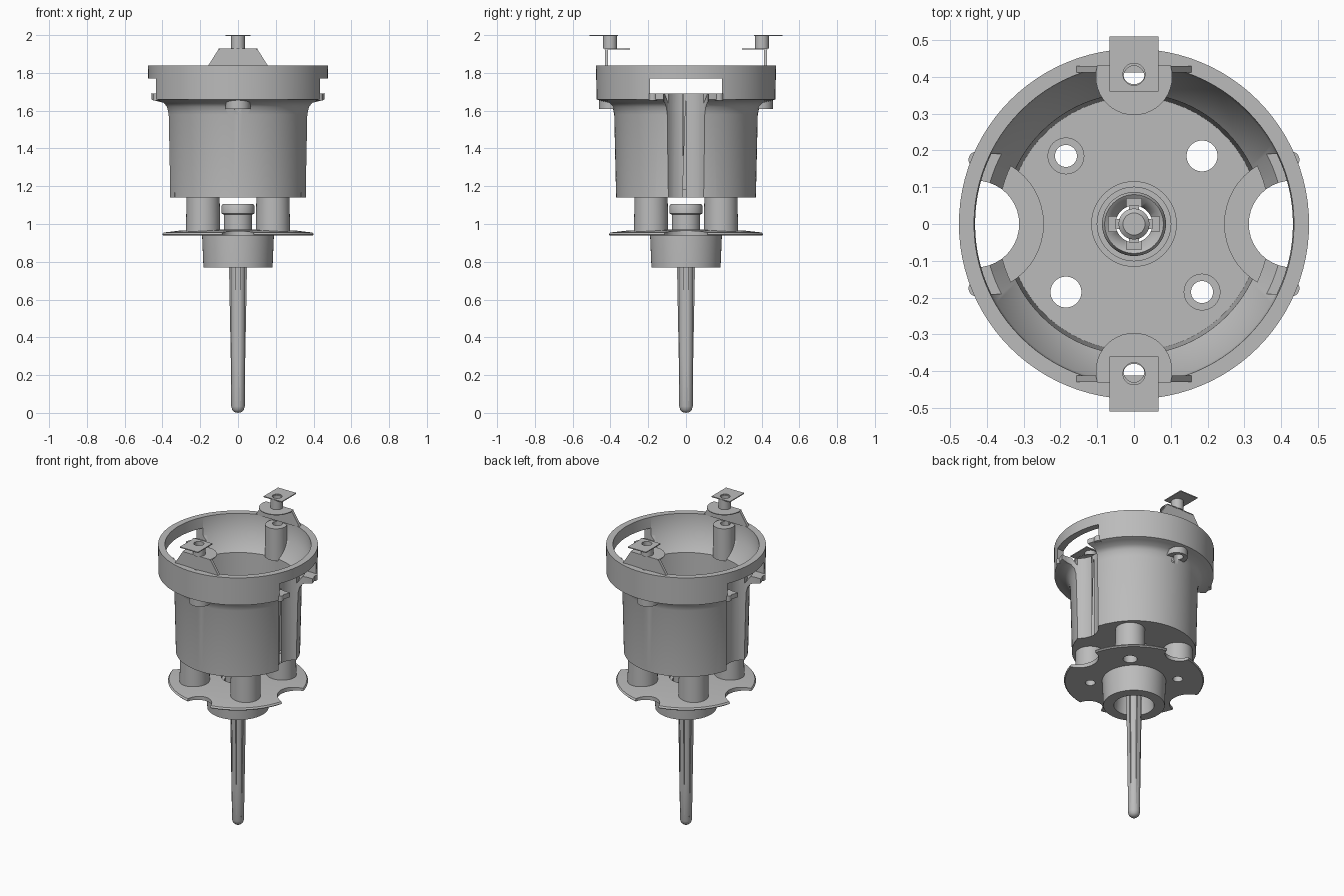
import bpy, bmesh, math
from mathutils import Vector

cube = bpy.data.objects.get("Cube")
if cube:
    bpy.data.objects.remove(cube)

grey = bpy.data.materials.new("mid grey")
grey.use_nodes = True
grey.diffuse_color = (0.5, 0.5, 0.5, 1)
grey.node_tree.nodes["Principled BSDF"].inputs["Base Color"].default_value = (0.5, 0.5, 0.5, 1)


def finish(name, bm):
    bmesh.ops.recalc_face_normals(bm, faces=bm.faces)
    mesh = bpy.data.meshes.new(name)
    bm.to_mesh(mesh)
    bm.free()
    mesh.materials.append(grey)
    ob = bpy.data.objects.new(name, mesh)
    bpy.context.collection.objects.link(ob)
    return ob


def lathe(name, profile, at=(0, 0), n=64):
    """Closed solid of revolution; profile points on the axis become poles."""
    bm = bmesh.new()
    rings = []
    for r, z in profile:
        if r == 0:
            rings.append([bm.verts.new((at[0], at[1], z))] * n)
        else:
            rings.append([bm.verts.new((at[0] + r * math.cos(math.tau * i / n),
                                        at[1] + r * math.sin(math.tau * i / n), z))
                          for i in range(n)])
    closed = profile[0][0] > 0
    for k in range(len(rings) - (0 if closed else 1)):
        a, b = rings[k], rings[(k + 1) % len(rings)]
        for i in range(n):
            j = (i + 1) % n
            quad = list(dict.fromkeys((a[i], a[j], b[j], b[i])))
            if len(quad) > 2:
                bm.faces.new(quad)
    return finish(name, bm)


def rod(name, r, z0, z1, at=(0, 0), n=40):
    return lathe(name, [(0, z0), (r, z0), (r, z1), (0, z1)], at, n)


def prism(name, points, offset):
    """Extrude a flat outline along an offset vector."""
    bm = bmesh.new()
    face = bm.faces.new([bm.verts.new(p) for p in points])
    out = bmesh.ops.extrude_face_region(bm, geom=[face])
    verts = [v for v in out["geom"] if isinstance(v, bmesh.types.BMVert)]
    bmesh.ops.translate(bm, verts=verts, vec=Vector(offset))
    return finish(name, bm)


def box(name, x0, x1, y0, y1, z0, z1):
    return prism(name, [(x0, y0, z0), (x1, y0, z0), (x1, y1, z0), (x0, y1, z0)], (0, 0, z1 - z0))


def combine(ob, other, op="DIFFERENCE"):
    """Apply a boolean and discard the helper solid."""
    mod = ob.modifiers.new("cut", "BOOLEAN")
    mod.object, mod.operation, mod.solver = other, op, "EXACT"
    bpy.context.view_layer.update()
    result = ob.evaluated_get(bpy.context.evaluated_depsgraph_get())
    mesh = bpy.data.meshes.new_from_object(result)
    ob.modifiers.clear()
    ob.data = mesh
    bpy.data.objects.remove(other)


def cut_rod(ob, r, z0, z1, at):
    combine(ob, rod("cutter", r, z0, z1, at))


D = 0.185                    # offset of the diagonal posts
corners = [(sx * D, sy * D) for sx in (-1, 1) for sy in (-1, 1)]


def bore(at):
    return 0.042 if at[0] * at[1] > 0 else 0.03


# Cup with flared collar
cup = lathe("cup", [(0.115, 1.14), (0.37, 1.14), (0.38, 1.58), (0.39, 1.62), (0.41, 1.642),
                    (0.45, 1.652), (0.474, 1.66), (0.476, 1.84), (0.435, 1.84), (0.43, 1.72),
                    (0.355, 1.62), (0.345, 1.18), (0.115, 1.18)], n=96)

for s in (-1, 1):
    # Side flute: inner shell, then open channel
    shell = rod("shell", 0.185, 1.141, 1.69, (s * 0.43, 0), 48)
    combine(shell, rod("limit", 0.371, 1, 1.8, n=96), "INTERSECT")
    combine(cup, shell, "UNION")
    cut_rod(cup, 0.118, 1.0, 1.73, (s * 0.43, 0))
    lo, hi = sorted((s * 0.425, s * 0.6))
    combine(cup, box("cutter", lo, hi, -0.118, 0.118, 1.0, 1.73))
    # Window below the collar bridge
    lo, hi = sorted((s * 0.25, s * 0.6))
    combine(cup, box("cutter", lo, hi, -0.19, 0.19, 1.69, 1.77))
    # Screw boss inside the collar
    combine(cup, rod("boss", 0.065, 1.61, 1.82, (0, s * 0.395)), "UNION")
    cut_rod(cup, 0.03, 1.5, 1.9, (0, s * 0.41))

for at in corners:
    if at[0] * at[1] < 0:
        combine(cup, rod("raised_ring", 0.05, 1.15, 1.2, at), "UNION")
    cut_rod(cup, bore(at), 1.0, 1.3, at)

# Base flange with notches on the four axes
flange = lathe("base_flange", [(0.1, 0.938), (0.41, 0.938), (0.417, 0.945), (0.41, 0.955),
                               (0.3, 0.966), (0.1, 0.972)], n=96)
for s in (-1, 1):
    cut_rod(flange, 0.118, 0.8, 1.1, (s * 0.43, 0))
    cut_rod(flange, 0.085, 0.8, 1.1, (0, s * 0.42))
for at in corners:
    cut_rod(flange, bore(at), 0.8, 1.1, at)

# Hollow hub under the flange
hub = lathe("hub", [(0.12, 0.77), (0.183, 0.77), (0.19, 0.938), (0.19, 0.95),
                    (0.08, 0.95), (0.08, 0.92), (0.105, 0.9)])
for at in corners:
    cut_rod(hub, bore(at), 0.7, 1.1, at)

# Hollow posts between flange and cup
posts = [lathe("support_post", [(bore(at), 0.955), (0.09, 0.955), (0.088, 1.145),
                                (bore(at), 1.145)], at, 40) for at in corners]

# Spindle collar with four internal slots
spindle = lathe("spindle_collar", [(0.05, 0.95), (0.075, 0.95), (0.075, 1.05), (0.087, 1.055),
                                   (0.087, 1.095), (0.08, 1.107), (0.07, 1.1), (0.05, 1.07)], n=48)
combine(spindle, box("cutter", -0.07, 0.07, -0.02, 0.02, 1.04, 1.2))
combine(spindle, box("cutter", -0.02, 0.02, -0.07, 0.07, 1.04, 1.2))

# Tapered central pin with four ribs
pin = lathe("central_pin", [(0, 0), (0.018, 0.004), (0.03, 0.015), (0.036, 0.035), (0.038, 0.3),
                            (0.042, 0.95), (0.042, 1.04), (0.03, 1.05), (0, 1.05)], n=32)
smooth = [cup, flange, hub, spindle, pin] + posts
for k in range(2):
    rib = prism("pin_rib", [(-0.034, -0.014, 0.06), (0.034, -0.014, 0.06),
                            (0.051, -0.014, 0.95), (-0.051, -0.014, 0.95)], (0, 0.028, 0))
    rib.rotation_euler.z = k * math.pi / 2

# Front and back mounting ears
for s, side in ((-1, "front"), (1, "back")):
    web = prism(side + "_ear_web", [(-0.16, s * 0.43, 1.835), (0.16, s * 0.43, 1.835),
                                    (0.1, s * 0.43, 1.93), (-0.1, s * 0.43, 1.93)],
                (0, -s * 0.018, 0))
    shelf = rod(side + "_ear_shelf", 0.104, 1.925, 1.93, (0, s * 0.4))
    lo, hi = sorted((s * 0.432, s * 0.6))
    combine(shelf, box("cutter", -0.2, 0.2, lo, hi, 1.8, 2.0))
    cut_rod(shelf, 0.03, 1.8, 2.1, (0, s * 0.405))
    neck = lathe(side + "_ear_neck", [(0.028, 1.928), (0.037, 1.928), (0.037, 1.995),
                                      (0.028, 1.995)], (0, s * 0.402), 32)
    lo, hi = sorted((s * 0.36, s * 0.51))
    tab = box(side + "_ear_tab", -0.066, 0.066, lo, hi, 1.994, 2.0)
    cut_rod(tab, 0.03, 1.9, 2.1, (0, s * 0.407))
    smooth += [shelf, neck]

# Small bumps beside each window
for sx in (-1, 1):
    for sy in (-1, 1):
        smooth.append(rod("window_bump", 0.022, 1.655, 1.69, (sx * 0.428, sy * 0.175), 20))

bpy.ops.object.select_all(action="DESELECT")
for ob in smooth:
    ob.select_set(True)
bpy.context.view_layer.objects.active = cup
bpy.ops.object.shade_smooth_by_angle(angle=math.radians(35))
